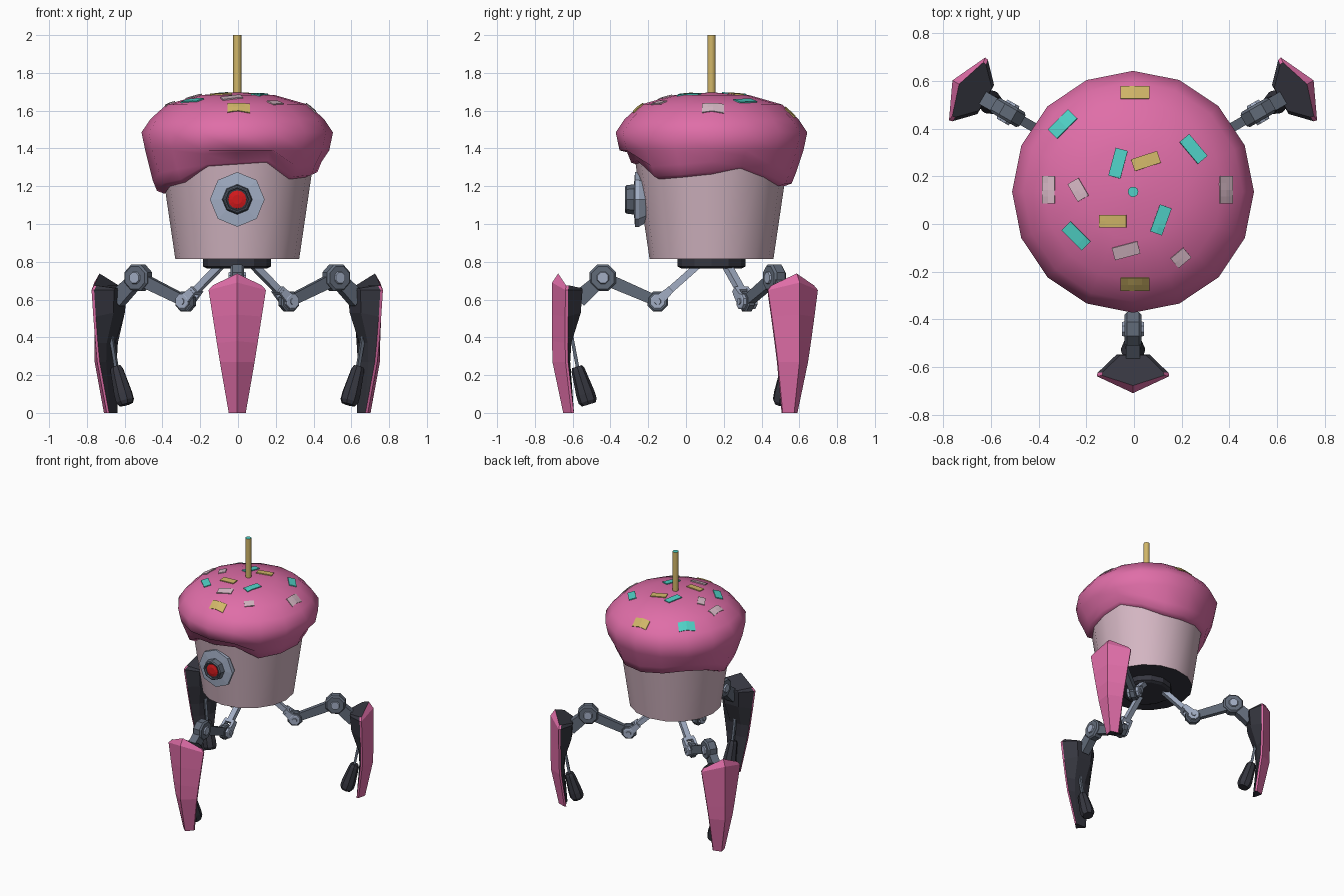
import bpy, bmesh, math
from mathutils import Matrix, Vector
from mathutils.bvhtree import BVHTree

if "Cube" in bpy.data.objects:
    bpy.data.objects.remove(bpy.data.objects["Cube"])

CX, CY = -0.004, 0.135          # body axis
LEG_Y = 0.165                   # axis the legs turn about


def material(name, rgb):
    m = bpy.data.materials.new(name)
    m.diffuse_color = (*rgb, 1)
    m.use_nodes = True
    m.node_tree.nodes["Principled BSDF"].inputs["Base Color"].default_value = m.diffuse_color
    return m


PINK = material("frosting_pink", (0.74, 0.155, 0.39))
PALE = material("pale_pink", (0.66, 0.47, 0.545))
DARK = material("dark_metal", (0.036, 0.037, 0.05))
GREY = material("grey_metal", (0.12, 0.145, 0.19))
STEEL = material("light_steel", (0.36, 0.42, 0.55))
GOLD = material("gold", (0.64, 0.47, 0.14))
TEAL = material("teal", (0.08, 0.64, 0.57))
RED = material("lens_red", (0.65, 0.01, 0.012))


def loft(bm, rings, mats=None):
    """Skin a list of closed rings and cap both ends; mats gives a slot per strip."""
    vs = [[bm.verts.new(p) for p in ring] for ring in rings]
    n = len(vs[0])
    for a, b in zip(vs, vs[1:]):
        for i in range(n):
            f = bm.faces.new((a[i], a[(i + 1) % n], b[(i + 1) % n], b[i]))
            if mats:
                f.material_index = mats[i]
    return [bm.faces.new(vs[0]), bm.faces.new(vs[-1])]


def circle(r, z, n, turn=0.0):
    return [Vector((r * math.cos(turn + math.tau * i / n), r * math.sin(turn + math.tau * i / n), z))
            for i in range(n)]


def lathe(bm, profile, n, mat=Matrix(), turn=0.0):
    return loft(bm, [[mat @ p for p in circle(r, z, n, turn)] for r, z in profile])


def bar(bm, p, q, w, h0, h1=None, x=0.0):
    """Tapered rectangular bar between two (radius, z) points in the leg plane."""
    h1 = h1 or h0
    a, b = Vector((x, -p[0], p[1])), Vector((x, -q[0], q[1]))
    up = (b - a).cross(Vector((1, 0, 0))).normalized()
    sx = Vector((w, 0, 0))
    loft(bm, [[c + sx + up * h, c - sx + up * h, c - sx - up * h, c + sx - up * h]
              for c, h in ((a, h0), (b, h1))])


def disc(bm, c, r, half, x=0.0):
    """Octagonal hub lying across the leg plane."""
    m = Matrix.Translation((x, -c[0], c[1])) @ Matrix.Rotation(math.pi / 2, 4, 'Y')
    lathe(bm, [(r * 0.85, -half), (r, -half * 0.7), (r, half * 0.7), (r * 0.85, half)], 8, m, math.pi / 8)


def finish(bm, name, mats, loc=(CX, CY, 0), smooth=None):
    bmesh.ops.recalc_face_normals(bm, faces=bm.faces)
    me = bpy.data.meshes.new(name)
    bm.to_mesh(me)
    bm.free()
    for m in mats:
        me.materials.append(m)
    ob = bpy.data.objects.new(name, me)
    ob.location = loc
    bpy.context.collection.objects.link(ob)
    if smooth:
        bpy.ops.object.select_all(action='DESELECT')
        ob.select_set(True)
        bpy.context.view_layer.objects.active = ob
        bpy.ops.object.shade_smooth_by_angle(angle=math.radians(smooth))
    return ob


# cup with a dark underside
bm = bmesh.new()
caps = lathe(bm, [(0.328, 0.815), (0.417, 1.42)], 16)
caps[0].material_index = 1
finish(bm, "cup", [PALE, DARK], smooth=40)

# hip plate under the cup
bm = bmesh.new()
lathe(bm, [(0.16, 0.765), (0.18, 0.775), (0.18, 0.82)], 12)
finish(bm, "hip_plate", [DARK])

# frosting with an uneven dripping hem (heights start at the front, then go round)
hem = [1.31, 1.32, 1.235, 1.245, 1.26, 1.29, 1.245, 1.20,
       1.20, 1.22, 1.24, 1.22, 1.16, 1.20, 1.22, 1.30]
bm = bmesh.new()
front = -math.pi / 2
rings = [circle(r, z, 16, front) for r, z in
         ((0.03, 1.695), (0.2, 1.682), (0.375, 1.632), (0.46, 1.555), (0.507, 1.485), (0.487, 1.39))]
for r, dz in ((0.447, 0.07), (0.425, 0.015), (0.385, 0.0)):
    rings.append([p + Vector((0, 0, h + dz)) for p, h in zip(circle(r, 0, 16, front), hem)])
loft(bm, rings)
bmesh.ops.recalc_face_normals(bm, faces=bm.faces)
tree = BVHTree.FromBMesh(bm)
finish(bm, "frosting", [PINK], smooth=60)

# sprinkles laid on the dome: x, y, turn, length
sprinkles = {
    "teal": (TEAL, [(-.30, .42, 45, .12), (-.067, .255, 75, .12), (.25, .315, -50, .12),
                    (-.243, -.05, -45, .12), (.113, .017, 70, .12)]),
    "gold": (GOLD, [(.004, .553, 0, .12), (.05, .264, 18, .115), (-.09, .012, 0, .115), (.004, -.255, 0, .12)]),
    "pale": (PALE, [(-.36, .143, 90, .115), (-.235, .143, 120, .085), (-.033, -.113, 15, .11),
                    (.197, -.143, 40, .07), (.388, .143, 90, .115)]),
}
for label, (mat, spots) in sprinkles.items():
    bm = bmesh.new()
    for x, y, turn, length in spots:
        m = Matrix.Translation((x - CX, y - CY, 0)) @ Matrix.Rotation(math.radians(turn), 4, 'Z') \
            @ Matrix.Diagonal((length / 2, 0.026, 1, 1))
        new = bmesh.ops.create_grid(bm, x_segments=4, y_segments=2, size=1, matrix=m)["verts"]
        for v in new:
            hit = tree.ray_cast(Vector((v.co.x, v.co.y, 3)), Vector((0, 0, -1)))[0]
            v.co.z = hit.z + 0.007
    ob = finish(bm, label + "_sprinkles", [mat])
    mod = ob.modifiers.new("thickness", 'SOLIDIFY')
    mod.thickness = 0.009

# straw with a teal end
bm = bmesh.new()
caps = lathe(bm, [(0.022, 1.66), (0.022, 2.0)], 10)
caps[1].material_index = 1
finish(bm, "straw", [GOLD, TEAL], smooth=50)

# eye: flange, snout and recessed lens, facing the front
face = Matrix.Rotation(math.pi / 2, 4, 'X')
eye_at = (CX, 0, 1.13)
for name, prof, n, mat in (
        ("eye_flange", [(0.07, 0.16), (0.085, 0.19), (0.125, 0.215), (0.145, 0.25), (0.145, 0.27), (0.085, 0.275)], 8, STEEL),
        ("eye_snout", [(0.082, 0.26), (0.075, 0.315), (0.068, 0.322), (0.062, 0.322), (0.056, 0.295)], 8, GREY),
        ("eye_socket", [(0.061, 0.28), (0.06, 0.31)], 12, DARK),
        ("eye_lens", [(0.05, 0.28), (0.048, 0.312), (0.025, 0.318)], 12, RED)):
    bm = bmesh.new()
    lathe(bm, prof, n, face)
    finish(bm, name, [mat], eye_at)

# leg parts, drawn for the front leg in (radius, z) and then repeated
HIP, KNEE, ELBOW, ANKLE = (0.08, 0.80), (0.315, 0.59), (0.605, 0.715), (0.735, 0.60)
parts = {}

# upper strut ending in a fork
bm = bmesh.new()
fork = (0.255, 0.645)
bar(bm, HIP, fork, 0.02, 0.018)
bar(bm, (0.245, 0.655), (0.262, 0.638), 0.042, 0.02)
for x in (-0.034, 0.034):
    bar(bm, fork, KNEE, 0.01, 0.02, 0.03, x)
    disc(bm, KNEE, 0.042, 0.012, x)
parts["upper_strut"] = (bm, [STEEL])

# middle link with its hubs
bm = bmesh.new()
disc(bm, KNEE, 0.058, 0.022)
bar(bm, KNEE, ELBOW, 0.02, 0.028, 0.034)
disc(bm, ELBOW, 0.076, 0.036)
bar(bm, ELBOW, ANKLE, 0.03, 0.035, 0.045)
parts["middle_link"] = (bm, [GREY])

# pins through the elbow
bm = bmesh.new()
disc(bm, ELBOW, 0.036, 0.046)
disc(bm, KNEE, 0.02, 0.052)
parts["joint_pins"] = (bm, [STEEL])

# shin: pink outer shield over a dark inner core
# rows: ridge r, ridge z, edge r, edge z, edge half width, core r, core z, core half width
rows = [(.842, .738, .800, .675, .13, .715, .660, .055),
        (.874, .690, .803, .650, .152, .713, .650, .070),
        (.874, .520, .805, .510, .130, .722, .530, .060),
        (.874, .380, .805, .370, .108, .772, .370, .045),
        (.872, .270, .803, .270, .092, .778, .270, .040),
        (.815, .000, .772, .000, .045, .762, .000, .030)]
bm = bmesh.new()
rings = []
for rr, rz, er, ez, ew, cr, cz, cw in rows:
    half = [(ew, -er, ez), (ew * 0.98, -er + 0.014, ez), (cw, -cr, cz)]
    rings.append([Vector((0, -rr, rz))] + [Vector(p) for p in half]
                 + [Vector((-x, y, z)) for x, y, z in reversed(half)])
caps = loft(bm, rings, [0, 0, 1, 1, 1, 0, 0])
for f in caps:
    f.material_index = 1
parts["shin"] = (bm, [PINK, DARK])

# damper behind the shin, hung on a thin rod
bm = bmesh.new()
bar(bm, (0.775, 0.43), (0.735, 0.22), 0.009, 0.009)
parts["damper_rod"] = (bm, [GREY])
bm = bmesh.new()
top, low = Vector((0, -0.742, 0.245)), Vector((0, -0.68, 0.045))
aim = Matrix.Translation(top) @ (low - top).to_track_quat('Z', 'Y').to_matrix().to_4x4()
lathe(bm, [(0.028, 0), (0.036, 0.02), (0.05, 0.15), (0.05, 0.19), (0.038, 0.21)], 8, aim)
parts["damper"] = (bm, [DARK])

for name, (bm, mats) in parts.items():
    ob = finish(bm, name + "_front", mats, (CX, LEG_Y, 0))
    for side, turn in (("right", 120), ("left", -120)):
        twin = ob.copy()
        twin.name = name + "_" + side
        twin.rotation_euler.z = math.radians(turn)
        bpy.context.collection.objects.link(twin)
